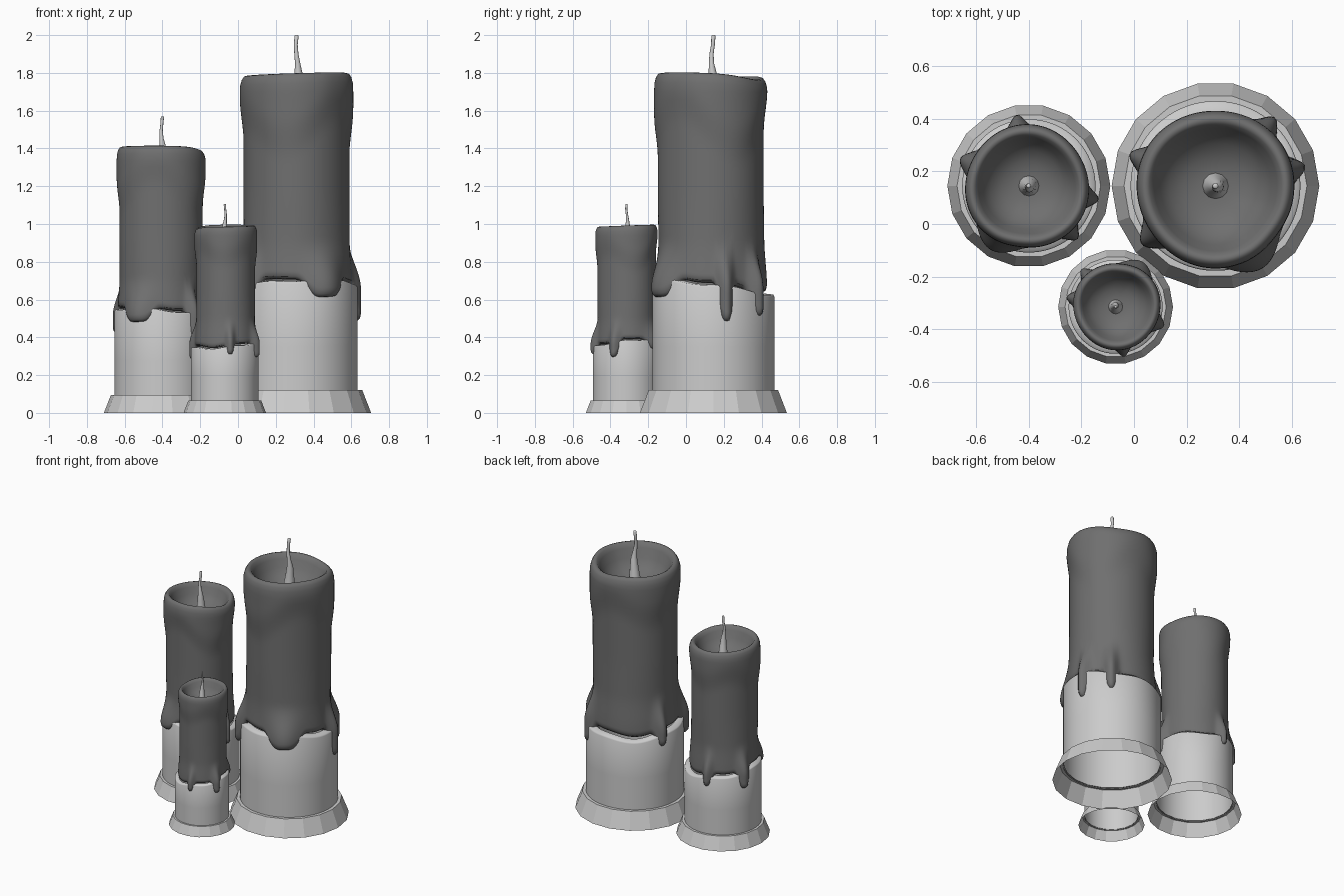
import bpy, math
from math import sin, cos, radians, exp

if "Cube" in bpy.data.objects:
    bpy.data.objects.remove(bpy.data.objects["Cube"])

wax_mat = bpy.data.materials.new("wax")
wax_mat.diffuse_color = (0.16, 0.16, 0.16, 1)
wax_mat.use_nodes = True
wax_mat.node_tree.nodes["Principled BSDF"].inputs["Base Color"].default_value = wax_mat.diffuse_color

# Drips: angle, half width (degrees), length below the wax edge
DRIPS = [(14, 8, .20), (50, 8, .13), (158, 8, .09), (217, 10, .15), (-60, 21, .11)]


def step(a, b, v):
    t = min(1, max(0, (v - a) / (b - a)))
    return t * t * (3 - 2 * t)


def edge(a):
    """Height where the wax meets the holder, at angle a in degrees."""
    return .66 + .045 * cos(radians(a + 70)) + .008 * sin(radians(5 * a))


def drip(a):
    """Drip length and bulge at angle a."""
    length = bulge = 0
    for c, w, l in DRIPS:
        d = abs((a - c + 180) % 360 - 180)
        length = max(length, l * exp(-(d / w) ** 4))
        bulge = max(bulge, exp(-(d / w) ** 2 * 1.1))
    return length, bulge


def ring_mesh(name, n, column, smooth, mat=None):
    """Mesh of revolution; column(angle) gives points (x, y, z) from bottom up."""
    cols = [column(360 * i / n) for i in range(n)]
    m = len(cols[0])
    verts = [p for c in cols for p in c]
    faces = []
    for i in range(n):
        k = (i + 1) % n
        for j in range(m - 1):
            faces.append((i * m + j, k * m + j, k * m + j + 1, i * m + j + 1))
    me = bpy.data.meshes.new(name)
    me.from_pydata(verts, [], faces)
    me.polygons.foreach_set("use_smooth", [smooth] * len(faces))
    if mat:
        me.materials.append(mat)
    return me


def polar(a, r, z, ox=0, oy=0):
    return (ox + r * cos(radians(a)), oy + r * sin(radians(a)), z)


# Flared foot, open below
def foot_column(a):
    return [polar(a, r, z) for r, z in [(.395, 0), (.348, .12), (.318, .12)]]


# Holder wall with an uneven top and a thin inward lip
def holder_column(a):
    e = edge(a)
    return [polar(a, r, z) for r, z in
            [(.323, .115), (.323, .35), (.323, e - .01), (.318, e), (.275, e + .005)]]


# Wax body with drips, swollen rim and hollow melted top
def wax_column(a):
    length, bulge = drip(a)
    bottom = edge(a) - length + .012
    droop = .07 * sin(radians(3 * a + 20)) + .04 * sin(radians(2 * a))
    lift = (.010 * cos(radians(a + 40))
            - .025 * exp(-(((a - 60 + 180) % 360 - 180) / 35) ** 2))

    def radius(z):
        r = .280 + .020 * step(1.42, 1.65, z + droop)
        r += .004 * sin(radians(3 * a)) * step(.8, 1.2, z)
        return r + (.014 + .058 * bulge) * step(.92, .66, z)

    pts = [(.29, bottom + .015),
           (radius(bottom) - .045, bottom),
           (radius(bottom) - .018, bottom + .004),
           (radius(bottom) - .005, bottom + .018)]
    start, n = bottom + .04, 30
    for i in range(n + 1):
        z = start + (1.70 - start) * (i / n) ** 1.3
        pts.append((radius(z), z))
    top = radius(1.7)
    for dr, z in [(.002, 1.74), (.010, 1.77), (.022, 1.788), (.036, 1.792),
                  (.050, 1.784), (.066, 1.757), (.09, 1.70), (.125, 1.65),
                  (.18, 1.615)]:
        pts.append((top - dr, z + lift * step(1.62, 1.77, z)))
    pts += [(.06, 1.6), (.0005, 1.6)]
    return [polar(a, r, z, 0, -.010) for r, z in pts]


# Bent wick with a waxy cone at its foot: radius, height, x and y offset
WICK = [(.05, 1.595, 0, 0), (.04, 1.65, 0, 0), (.029, 1.73, .005, 0),
        (.021, 1.80, .010, -.004), (.014, 1.85, .006, -.010),
        (.011, 1.90, -.001, -.010), (.010, 1.95, -.004, -.002),
        (.011, 1.995, 0, 0), (.008, 2.0, 0, 0), (.0005, 2.0, 0, 0)]


def wick_column(a):
    return [polar(a, *p) for p in WICK]


parts = {
    "foot": ring_mesh("foot", 18, foot_column, False),
    "holder": ring_mesh("holder", 90, holder_column, True),
    "wax": ring_mesh("wax", 150, wax_column, True, wax_mat),
    "wick": ring_mesh("wick", 12, wick_column, True),
}

# Three candles: the same design scaled and turned
for size, x, y, scale, turn in [("large", .31, .145, 1, 0),
                                ("medium", -.40, .145, .785, -60),
                                ("small", -.07, -.315, .553, 120)]:
    for part, me in parts.items():
        ob = bpy.data.objects.new(f"{size}_candle_{part}", me)
        ob.location = (x, y, 0)
        ob.scale = (scale,) * 3
        ob.rotation_euler.z = radians(turn)
        bpy.context.collection.objects.link(ob)
